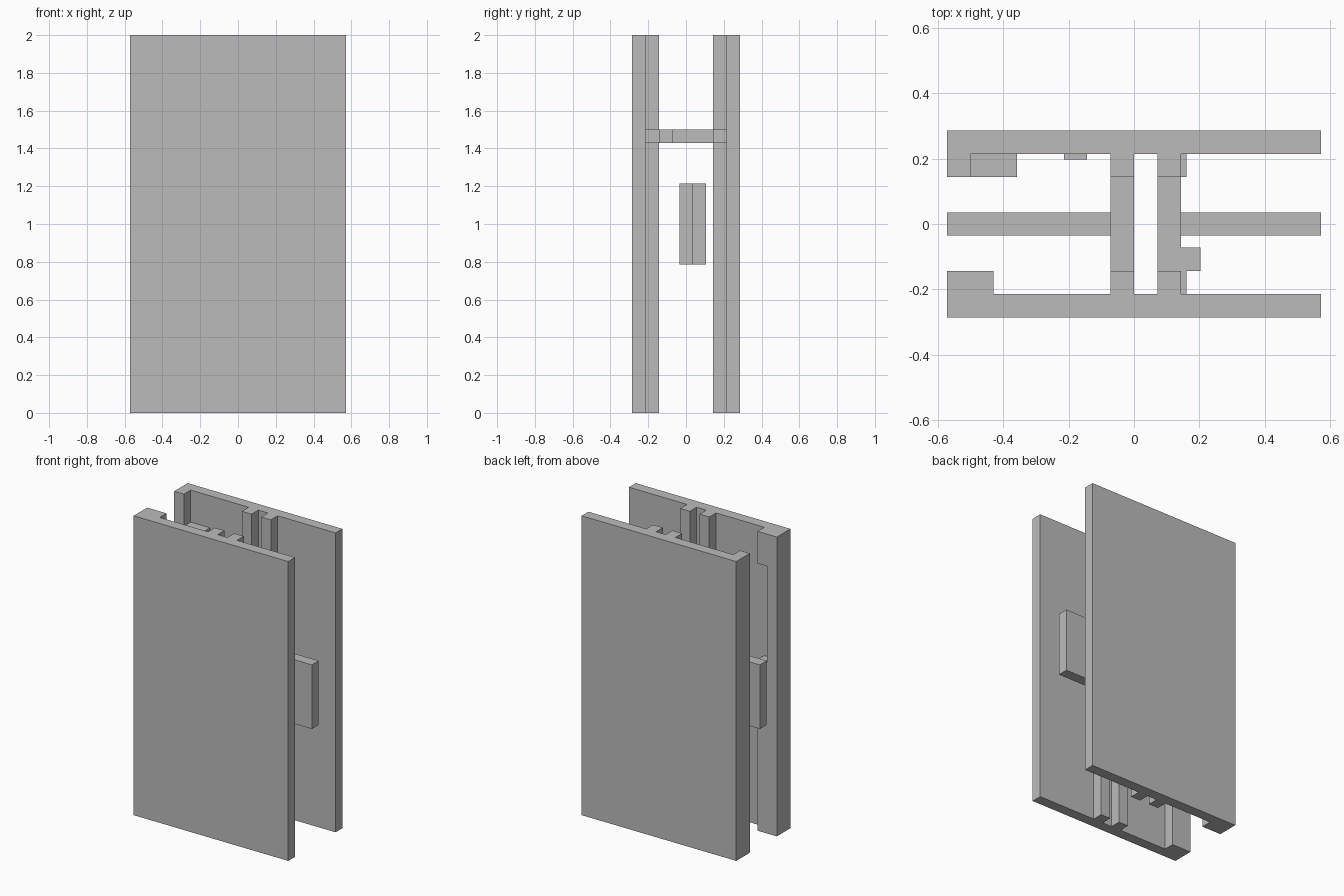
import bpy

cube = bpy.data.objects.get("Cube")
if cube:
    bpy.data.objects.remove(cube, do_unlink=True)

U = 1 / 14  # one design unit: the model is 16 wide, 8 deep and 28 tall

grey = bpy.data.materials.new("plain_grey")
grey.use_nodes = True
colour = (0.5, 0.5, 0.5, 1)
grey.diffuse_color = colour
grey.node_tree.nodes["Principled BSDF"].inputs["Base Color"].default_value = colour


def box(name, x, y, z):
    """Add a box from (low, high) ranges given in design units."""
    ranges = (x, y, z)
    bpy.ops.mesh.primitive_cube_add(size=1, location=[(a + b) / 2 * U for a, b in ranges])
    ob = bpy.context.object
    ob.name = name
    ob.scale = [(b - a) * U for a, b in ranges]
    bpy.ops.object.transform_apply(location=False, rotation=False, scale=True)
    ob.data.materials.append(grey)
    return ob


def stepped_post(name, y, steps):
    """Edge post as one extruded profile; steps are (width, bottom, top) from low to high."""
    outline = [(-8, steps[0][1])]
    for width, bottom, top in steps:
        outline += [(-8 + width, bottom), (-8 + width, top)]
    outline.append((-8, steps[-1][2]))
    n = len(outline)
    verts = [(px * U, py * U, pz * U) for py in y for px, pz in outline]
    faces = [list(range(n)), list(range(2 * n - 1, n - 1, -1))]
    faces += [[(i + 1) % n, i, n + i, n + (i + 1) % n] for i in range(n)]
    mesh = bpy.data.meshes.new(name)
    mesh.from_pydata(verts, [], faces)
    mesh.materials.append(grey)
    ob = bpy.data.objects.new(name, mesh)
    bpy.context.collection.objects.link(ob)


FULL = (0, 28)
BOLT = (20, 21)
HANDLE = (11, 17)
columns = {"right": (-1, 0), "left": (1, 2)}

# Outer panels with a pair of guide ribs on the inside of each
for side, panel_y, rib_y in (("front", (-4, -3), (-3, -2)), ("back", (3, 4), (2, 3))):
    box(side + "_panel", (-8, 8), panel_y, FULL)
    for col, x in columns.items():
        box(f"{side}_{col}_rib", x, rib_y, FULL)
    # Thin stop beside the outer rib
    box(side + "_rib_stop", (2, 2.25), rib_y, BOLT)

# Interlocking edge posts
stepped_post("front_edge_post", (-3, -2), [(2, 0, 16), (1, 16, 25), (2, 25, 28)])
stepped_post("back_edge_post", (2, 3), [(2, 0, 16), (3, 16, 25), (1, 25, 28)])

# Small catch plate inside the back panel
box("catch_plate", (-3, -2), (2.75, 3), BOLT)

# Cross bars joining the ribs, and the knob on the outer one
for col, x in columns.items():
    box(col + "_cross_bar", x, (-2, 2), BOLT)
box("bar_knob", (2, 2.85), (-2, -1), BOLT)

# Central handle plates with hooked inner ends
for col, plate_x in (("right", (-8, 0)), ("left", (1, 8))):
    box(col + "_handle_plate", plate_x, (-0.5, 0.5), HANDLE)
    box(col + "_handle_hook", columns[col], (0.5, 1.5), HANDLE)
